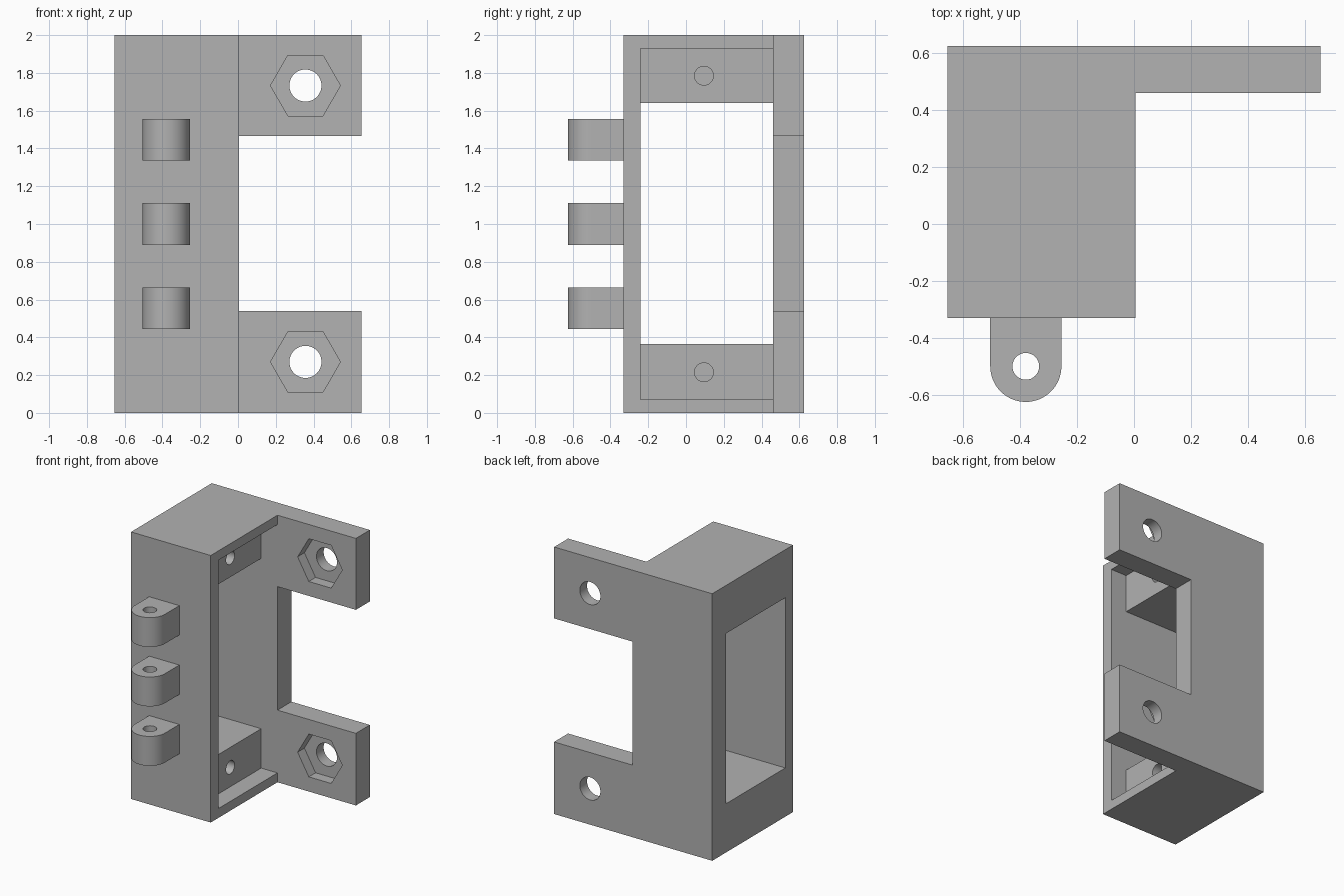
import bpy, bmesh
from math import cos, sin, pi
from mathutils import Vector

default = bpy.data.objects.get("Cube")
if default:
    bpy.data.objects.remove(default, do_unlink=True)

grey = bpy.data.materials.new("plain grey")
grey.use_nodes = True
grey.diffuse_color = (0.445, 0.445, 0.445, 1)
grey.node_tree.nodes["Principled BSDF"].inputs["Base Color"].default_value = grey.diffuse_color


def prism(name, axis, outline, start, end):
    """Extrude a 2D outline along an axis; outline uses the other two axes in order."""
    def place(p, t):
        c = list(p)
        c.insert("xyz".index(axis), t)
        return Vector(c)
    bm = bmesh.new()
    low = [bm.verts.new(place(p, start)) for p in outline]
    high = [bm.verts.new(place(p, end)) for p in outline]
    bm.faces.new(low)
    bm.faces.new(high)
    for i in range(len(low)):
        j = (i + 1) % len(low)
        bm.faces.new((low[i], low[j], high[j], high[i]))
    bmesh.ops.recalc_face_normals(bm, faces=bm.faces)
    mesh = bpy.data.meshes.new(name)
    bm.to_mesh(mesh)
    bm.free()
    mesh.materials.append(grey)
    obj = bpy.data.objects.new(name, mesh)
    bpy.context.collection.objects.link(obj)
    return obj


def rect(a0, a1, b0, b1):
    return [(a0, b0), (a1, b0), (a1, b1), (a0, b1)]


def arc(a, b, r, n, start=0, sweep=2 * pi, closed=True):
    steps = n if closed else n - 1
    return [(a + r * cos(start + sweep * i / steps), b + r * sin(start + sweep * i / steps))
            for i in range(n)]


def combine(target, tool, operation):
    """Apply a boolean and discard the tool."""
    tool.hide_render = True
    bpy.context.view_layer.objects.active = target
    mod = target.modifiers.new("boolean", 'BOOLEAN')
    mod.operation, mod.solver, mod.object = operation, 'EXACT', tool
    bpy.ops.object.modifier_apply(modifier=mod.name)
    bpy.data.objects.remove(tool, do_unlink=True)


LEFT, EDGE, RIGHT = -0.655, 0.005, 0.655
FRONT, PLATE, BACK = -0.33, 0.46, 0.625
INNER = -0.24

# Housing and mounting plate share one L-shaped plan
bracket = prism("hinged_bracket", 'z', [(LEFT, FRONT), (EDGE, FRONT), (EDGE, PLATE),
                (RIGHT, PLATE), (RIGHT, BACK), (LEFT, BACK)], 0, 2)

# Gap between the two mounting ears
combine(bracket, prism("ear_gap", 'y', rect(EDGE, 0.8, 0.54, 1.465), 0.3, 0.8), 'DIFFERENCE')

# Stepped opening through the housing
combine(bracket, prism("flange_recess", 'x', rect(INNER, PLATE, 0.07, 1.93), -0.13, 0.1), 'DIFFERENCE')
combine(bracket, prism("through_window", 'x', rect(INNER, PLATE, 0.365, 1.64), -0.8, 0.05), 'DIFFERENCE')

# Screw holes, bolt holes and hexagonal nut pockets, top and bottom
for screw_z, bolt_z in ((0.215, 0.27), (1.785, 1.733)):
    combine(bracket, prism("screw_hole", 'x', arc(0.095, screw_z, 0.05, 32), -0.5, -0.05), 'DIFFERENCE')
    combine(bracket, prism("bolt_hole", 'y', arc(0.357, bolt_z, 0.085, 48), 0.3, 0.8), 'DIFFERENCE')
    combine(bracket, prism("nut_pocket", 'y', arc(0.357, bolt_z, 0.185, 6), 0.4, 0.54), 'DIFFERENCE')

# Hinge knuckles, each a rounded lug with a pin hole
PIN_X, PIN_Y, LUG_R = -0.38, -0.5, 0.125
for i in range(3):
    z = 0.445 + i * 0.445
    outline = [(PIN_X + LUG_R, FRONT + 0.04), (PIN_X - LUG_R, FRONT + 0.04)]
    outline += arc(PIN_X, PIN_Y, LUG_R, 33, pi, pi, closed=False)
    lug = prism("hinge_knuckle", 'z', outline, z, z + 0.22)
    combine(lug, prism("pin_hole", 'z', arc(PIN_X, PIN_Y, 0.047, 32), z - 0.1, z + 0.4), 'DIFFERENCE')
    combine(bracket, lug, 'UNION')

# Smooth the curved walls, keep the edges crisp
bpy.ops.object.select_all(action='DESELECT')
bracket.select_set(True)
bpy.context.view_layer.objects.active = bracket
bpy.ops.object.shade_smooth_by_angle(angle=pi / 6)
